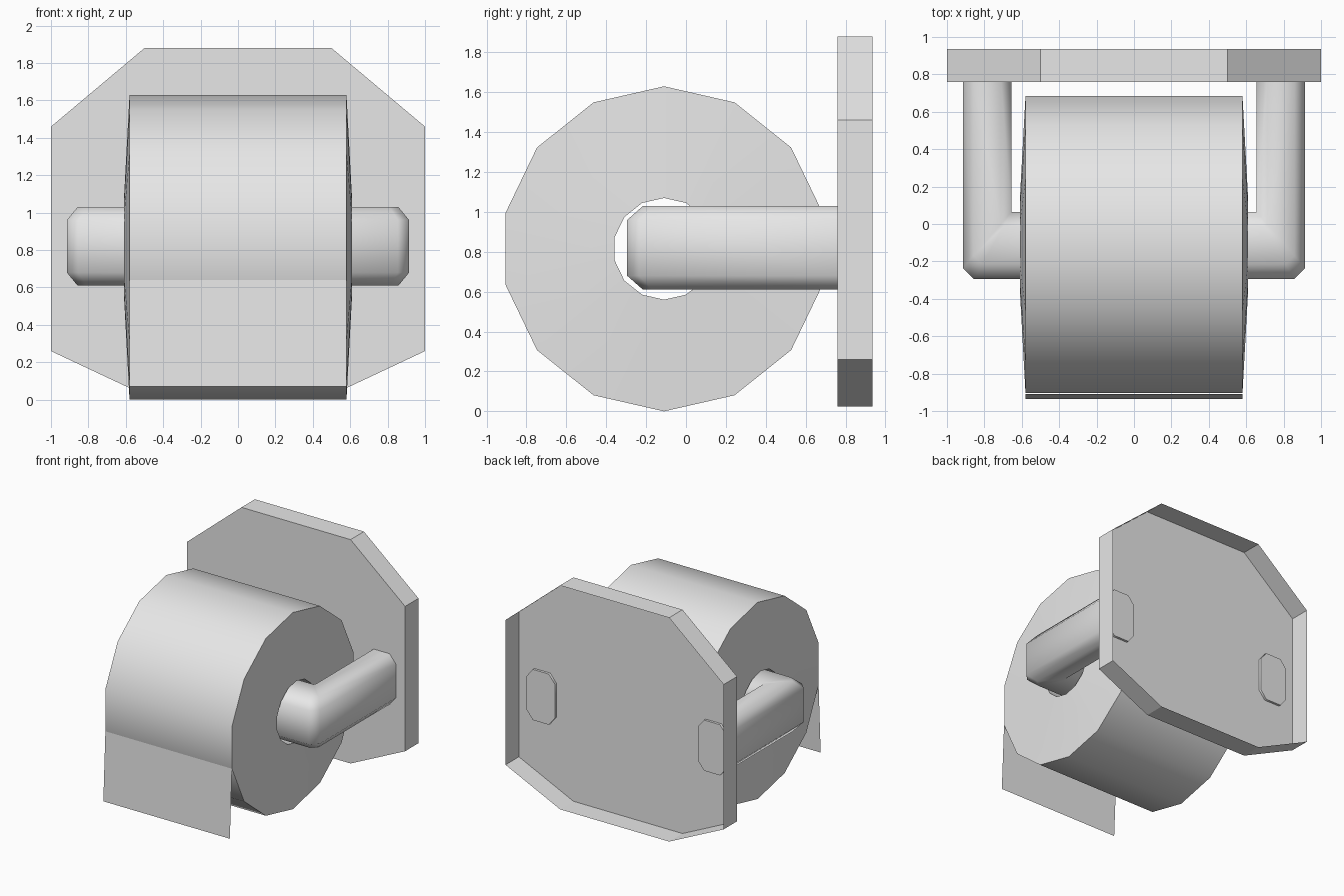
import bpy
import bmesh
import math

cube = bpy.data.objects.get("Cube")
if cube:
    bpy.data.objects.remove(cube, do_unlink=True)

grey = bpy.data.materials.new("light_grey")
grey.use_nodes = True
grey.diffuse_color = (0.8, 0.8, 0.8, 1)
grey.node_tree.nodes["Principled BSDF"].inputs["Base Color"].default_value = (0.8, 0.8, 0.8, 1)


def loft(name, rings, closed=False, cap=False, smooth=None):
    """Bridge matching closed rings of points into one mesh object."""
    bm = bmesh.new()
    loops = [[bm.verts.new(p) for p in ring] for ring in rings]
    pairs = list(zip(loops, loops[1:]))
    if closed:
        pairs.append((loops[-1], loops[0]))
    for a, b in pairs:
        for i in range(len(a)):
            j = (i + 1) % len(a)
            bm.faces.new((a[i], a[j], b[j], b[i]))
    if cap:
        bm.faces.new(loops[0])
    bmesh.ops.remove_doubles(bm, verts=bm.verts, dist=0.0005)
    bmesh.ops.recalc_face_normals(bm, faces=bm.faces)
    return finish(name, bm, smooth)


def finish(name, bm, smooth=None):
    mesh = bpy.data.meshes.new(name)
    bm.to_mesh(mesh)
    bm.free()
    mesh.materials.append(grey)
    obj = bpy.data.objects.new(name, mesh)
    bpy.context.collection.objects.link(obj)
    if smooth:
        bpy.ops.object.select_all(action='DESELECT')
        obj.select_set(True)
        bpy.context.view_layer.objects.active = obj
        bpy.ops.object.shade_smooth_by_angle(angle=math.radians(smooth))
    return obj


# Wall plate: shallow eight-sided tray, open at the back
half = [(0.5, 1.88), (1, 1.46), (1, 0.26), (0.5, 0.025)]
outline = half + [(-x, z) for x, z in reversed(half)]
loft("wall_plate", [[(x, y, z) for x, z in outline] for y in (0.76, 0.935)], cap=True)

# Paper roll: fourteen-sided tube whose ends bulge slightly at the core
SIDES = 14
AXIS_Y, AXIS_Z, RADIUS, CORE = -0.11, 0.815, 0.815, 0.255


def circle(x, r):
    steps = [2 * math.pi * i / SIDES for i in range(SIDES)]
    return [(x, AXIS_Y + r * math.sin(a), AXIS_Z + r * math.cos(a)) for a in steps]


profile = [(0.58, RADIUS), (0.61, CORE), (-0.61, CORE), (-0.58, RADIUS)]
loft("paper_roll", [circle(x, r) for x, r in profile], closed=True, smooth=40)

# Loose sheet hanging from the front of the roll
bm = bmesh.new()
top_y, top_z = -0.908, 0.64
corners = [(-0.58, top_y, top_z), (-0.58, -0.935, 0.07),
           (0.58, -0.935, 0.07), (0.58, top_y, top_z)]
bm.faces.new([bm.verts.new(c) for c in corners])
finish("loose_sheet", bm)

# Holder arm: chamfered bar from the plate, round a bevelled corner, through the core
section = [(0, 0.68), (0, 0.96), (0.22, 1.03), (0.78, 1.03),
           (1, 0.96), (1, 0.68), (0.78, 0.61), (0.22, 0.61)]
# Each ring runs from its outer point to its inner point
spans = [((0.915, 0.78), (0.655, 0.78)),
         ((0.915, -0.235), (0.655, 0.065)),
         ((0.855, -0.295), (0.655, 0.065)),
         ((0, -0.295), (0, 0.065))]
rings = [[(o[0] + (i[0] - o[0]) * s, o[1] + (i[1] - o[1]) * s, z) for s, z in section]
         for o, i in spans]
arm = loft("holder_arm", rings, cap=True, smooth=60)
mirror = arm.modifiers.new("Mirror", 'MIRROR')
mirror.use_axis[0] = True
